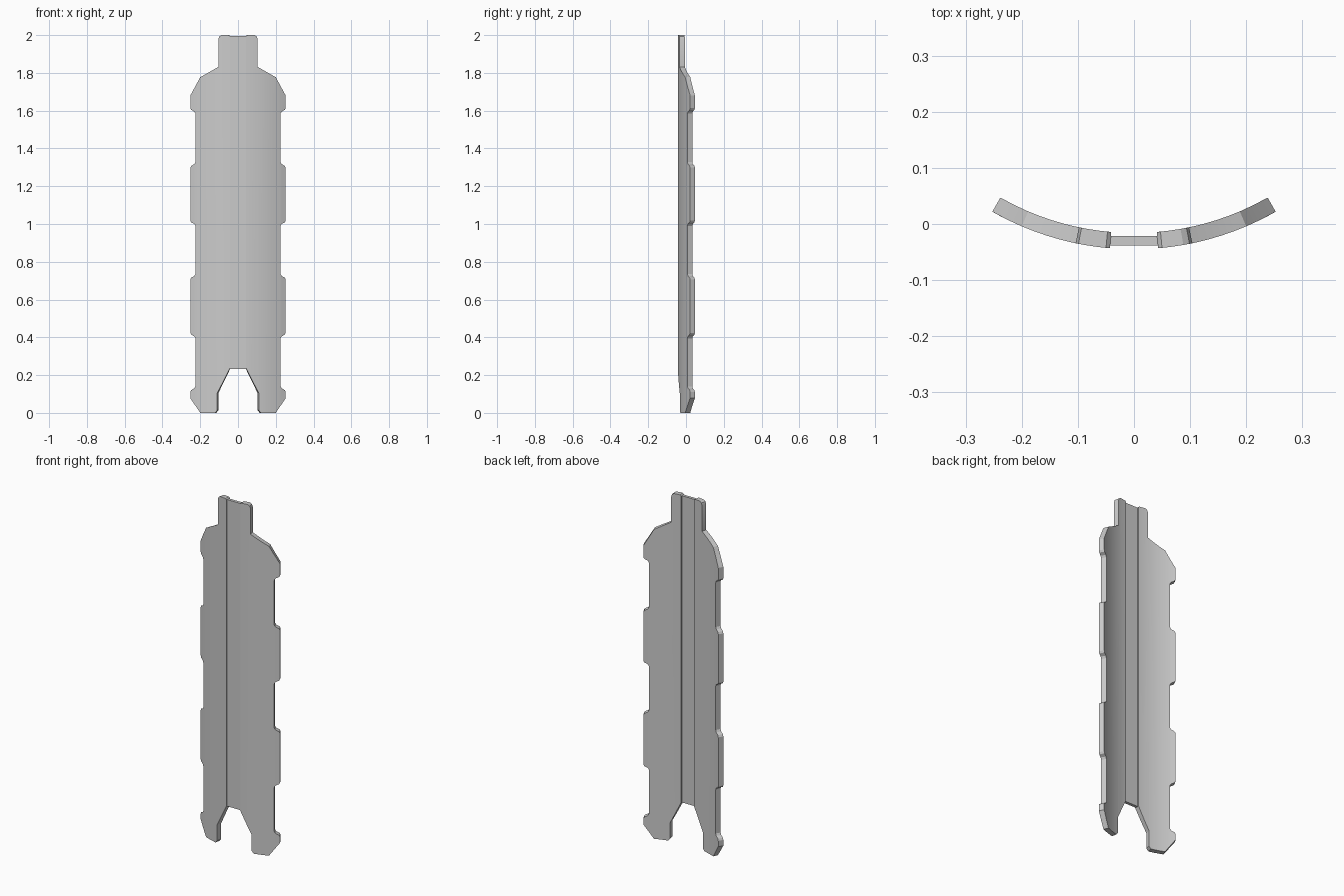
import bpy, bmesh, math

if "Cube" in bpy.data.objects:
    bpy.data.objects.remove(bpy.data.objects["Cube"])

R, CY, T = 0.51, 0.465, 0.029      # outer radius, arc centre, plate thickness
INNER = 0.043                      # half width of the centre channel


def finish(bm, name):
    bmesh.ops.recalc_face_normals(bm, faces=bm.faces)
    me = bpy.data.meshes.new(name)
    bm.to_mesh(me)
    bm.free()
    ob = bpy.data.objects.new(name, me)
    bpy.context.collection.objects.link(ob)
    bpy.ops.object.select_all(action='DESELECT')
    ob.select_set(True)
    bpy.context.view_layer.objects.active = ob
    bpy.ops.object.shade_smooth_by_angle(angle=math.radians(25))
    return ob


def tab(z0, z1, e=0.2525, r=0.225):
    # raised edge tab with softened shoulders
    return [(r, z0 - .026), (r + .006, z0 - .015), (e - .005, z0 - .006), (e, z0 + .004),
            (e, z1 - .004), (e - .005, z1 + .006), (r + .006, z1 + .015), (r, z1 + .026)]


# Half outline of the plate, anticlockwise from the leg
outline = [(.11, .014), (.122, 0), (.20, 0), (.2525, .078)]
outline += tab(0, .115)[4:]
outline += tab(.42, .71) + tab(1.015, 1.302)
outline += tab(1.61, 2)[:4]
outline += [(.2525, 1.68), (.20, 1.777), (.104, 1.832), (.104, 1.98), (.099, 1.993),
            (.088, 2.0), (.05, 2.0), (INNER, 1.994), (INNER, .235), (.11, .105)]

# Curved side plate: slice the flat outline, extrude, bend round the arc
bm = bmesh.new()
bm.faces.new([bm.verts.new((x, 0, z)) for x, z in outline])
for i in range(1, 9):
    bmesh.ops.bisect_plane(bm, geom=bm.verts[:] + bm.edges[:] + bm.faces[:],
                           plane_co=(INNER + i * .0228, 0, 0), plane_no=(1, 0, 0))
ext = bmesh.ops.extrude_face_region(bm, geom=bm.faces[:])
for v in ext['geom']:
    if isinstance(v, bmesh.types.BMVert):
        v.co.y = T
for v in bm.verts:
    a, r = math.asin(v.co.x / R), R - v.co.y
    v.co.x, v.co.y = r * math.sin(a), CY - r * math.cos(a)
plate = finish(bm, "curved_side_plates")
plate.modifiers.new("Mirror", 'MIRROR').use_mirror_merge = False

# Thinner recessed strip joining the two sides
bm = bmesh.new()
bmesh.ops.create_cube(bm, size=1)
for v in bm.verts:
    v.co = (v.co.x * 2 * (INNER + .0005), -.0295 + v.co.y * .017, 1.113 + v.co.z * 1.762)
finish(bm, "centre_strip")
